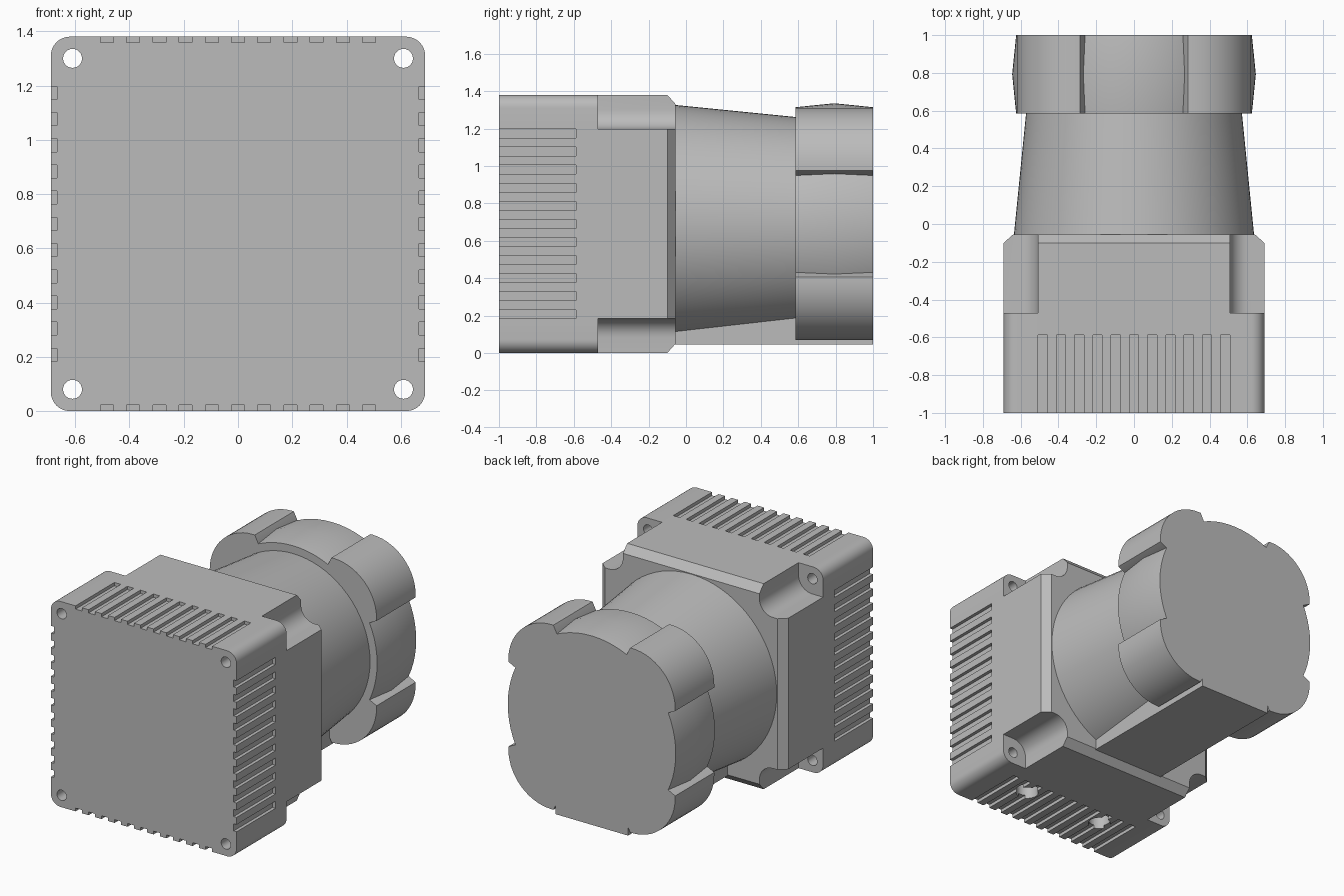
import bpy, bmesh, math

cube = bpy.data.objects.get("Cube")
if cube:
    bpy.data.objects.remove(cube, do_unlink=True)

AXIS = 0.69   # height of the central axis, also half the body width

grey = bpy.data.materials.new("housing grey")
grey.use_nodes = True
colour = (0.5, 0.5, 0.5, 1)
grey.diffuse_color = colour
grey.node_tree.nodes["Principled BSDF"].inputs["Base Color"].default_value = colour


def arc(cx, cz, r, a0, a1, n):
    """Points on an arc, angles in degrees."""
    return [(cx + r * math.cos(math.radians(a0 + (a1 - a0) * i / n)),
             cz + r * math.sin(math.radians(a0 + (a1 - a0) * i / n))) for i in range(n + 1)]


def circle(r, n=72, cx=0, cz=0):
    return arc(cx, cz, r, 0, 360, n)[:-1]


def rounded_square(half, r, cx=0, cz=0):
    k = half - r
    pts = []
    for q, (sx, sz) in enumerate(((1, 1), (-1, 1), (-1, -1), (1, -1))):
        pts += arc(cx + sx * k, cz + sz * k, r, q * 90, q * 90 + 90, 8)
    return pts


def rectangle(cx, cz, w, h):
    return [(cx + sx * w / 2, cz + sz * h / 2) for sx, sz in ((-1, -1), (1, -1), (1, 1), (-1, 1))]


def turn(pts, quarter):
    for _ in range(quarter):
        pts = [(-z, x) for x, z in pts]
    return pts


def loft(name, profiles, rings):
    """Closed solids made from x-z profiles, placed at each (y, scale) ring."""
    bm = bmesh.new()
    for pts in profiles:
        loops = [[bm.verts.new((x * s, y, AXIS + z * s)) for x, z in pts] for y, s in rings]
        n = len(pts)
        for a, b in zip(loops, loops[1:]):
            for i in range(n):
                j = (i + 1) % n
                bm.faces.new((a[i], a[j], b[j], b[i]))
        bm.faces.new(loops[0])
        bm.faces.new(loops[-1])
    bmesh.ops.recalc_face_normals(bm, faces=bm.faces[:])
    mesh = bpy.data.meshes.new(name)
    bm.to_mesh(mesh)
    bm.free()
    obj = bpy.data.objects.new(name, mesh)
    bpy.context.collection.objects.link(obj)
    mesh.materials.append(grey)
    return obj


def select(obj):
    bpy.ops.object.select_all(action='DESELECT')
    obj.select_set(True)
    bpy.context.view_layer.objects.active = obj


def cut(obj, cutter):
    cutter.hide_render = True
    mod = obj.modifiers.new("cut", 'BOOLEAN')
    mod.operation = 'DIFFERENCE'
    mod.solver = 'EXACT'
    mod.object = cutter
    select(obj)
    bpy.ops.object.modifier_apply(modifier=mod.name)
    bpy.data.objects.remove(cutter, do_unlink=True)


# Square body with a chamfered back edge
body = loft("body", [rounded_square(AXIS, 0.07)], [(-1, 1), (-0.1, 1), (-0.055, 0.927)])

# Rounded notches behind the four mounting corners
corners = [(sx, sz) for sx in (-1, 1) for sz in (-1, 1)]
cut(body, loft("notch_cutter",
               [rounded_square(0.2, 0.1, sx * 0.707, sz * 0.707) for sx, sz in corners],
               [(-0.47, 1), (0.1, 1)]))

# Mounting holes through the front flange
cut(body, loft("hole_cutter", [circle(0.035, 24, sx * 0.61, sz * 0.61) for sx, sz in corners],
               [(-1.1, 1), (-0.4, 1)]))

# Cooling slots along all four sides
slots = [turn(rectangle(i * 0.0966, AXIS + 0.028, 0.048, 0.1), q)
         for q in range(4) for i in range(-5, 6)]
cut(body, loft("slot_cutter", slots, [(-1.1, 1), (-0.588, 1)]))

# Two round sockets in the underside
for x in (-0.3, 0.3):
    bpy.ops.mesh.primitive_cylinder_add(vertices=32, radius=0.07, depth=0.3, location=(x, -0.7, 0))
    cut(body, bpy.context.object)

# Tapered barrel
barrel = loft("barrel", [circle(1)], [(-0.08, 0.638), (0.6, 0.57)])

# Bulged end cap with four raised corner grips
cap = loft("end_cap", [circle(1)], [(0.585, 0.624), (0.7925, 0.645), (1, 0.624)])
grip = ([(0.2, 0.2), (0.55, 0.25), (0.62, 0.285)]
        + arc(0.3, 0.3, 0.32, 0, 90, 14)
        + [(0.285, 0.62), (0.25, 0.55)])
grips = loft("cap_grips", [turn(grip, q) for q in range(4)], [(0.585, 1), (1, 1)])

# Flat foot under the barrel and cap
foot = loft("foot", [rectangle(0, -0.545, 0.54, 0.2)], [(-0.08, 1), (1, 1)])

for obj in (body, barrel, cap, grips, foot):
    select(obj)
    bpy.ops.object.shade_smooth_by_angle(angle=math.radians(30))
